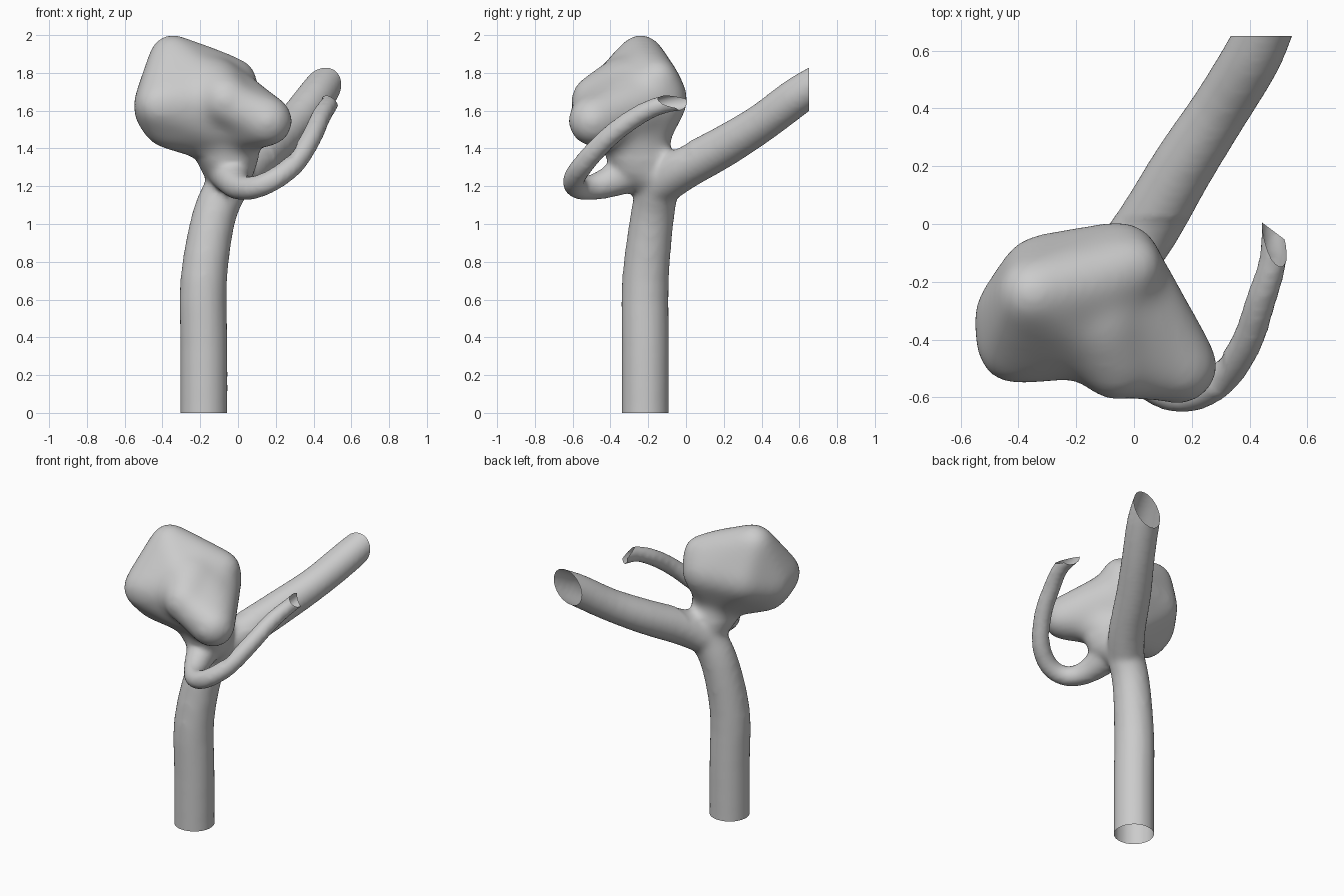
import bpy, bmesh
from mathutils import Vector

if "Cube" in bpy.data.objects:
    bpy.data.objects.remove(bpy.data.objects["Cube"])

bm = bmesh.new()

# unit ball directions used for all rounded hulls
ball = bmesh.new()
bmesh.ops.create_icosphere(ball, subdivisions=3, radius=1)
DIRS = [v.co.copy() for v in ball.verts]
ball.free()


def rounded_hull(balls):
    """Closed skin stretched around balls given as (x, y, z, radius)."""
    verts = [bm.verts.new(Vector(b[:3]) + d * b[3]) for b in balls for d in DIRS]
    bmesh.ops.convex_hull(bm, input=verts)


def vessel(path, steps=3):
    """Tube along a smooth curve through (x, y, z, radius) points."""
    p = [Vector(q) for q in path]
    p = [2 * p[0] - p[1]] + p + [2 * p[-1] - p[-2]]
    pts = []
    for a, b, c, d in zip(p, p[1:], p[2:], p[3:]):
        for i in range(steps):
            t = i / steps
            pts.append(0.5 * (2 * b + (c - a) * t + (2 * a - 5 * b + 4 * c - d) * t * t
                              + (3 * b - a - 3 * c + d) * t ** 3))
    pts.append(p[-2])
    for a, b in zip(pts, pts[1:]):
        rounded_hull([a, b])


# trunk
vessel([(-.18, -.215, -.1, .126), (-.18, -.215, .35, .126), (-.182, -.215, .7, .125),
        (-.13, -.18, 1.03, .117), (-.06, -.15, 1.2, .115)])
# large branch
vessel([(-.06, -.15, 1.2, .115), (.04, -.02, 1.29, .115), (.17, .2, 1.41, .11),
        (.3, .4, 1.535, .103), (.41, .58, 1.67, .103), (.48, .73, 1.77, .092)])
# thin curling branch
vessel([(-.05, -.28, 1.28, .11), (-.005, -.45, 1.205, .075), (.07, -.56, 1.19, .063),
        (.18, -.595, 1.23, .06), (.3, -.54, 1.32, .058), (.39, -.41, 1.46, .056),
        (.44, -.26, 1.57, .054), (.48, -.13, 1.63, .05), (.49, .04, 1.66, .05)])
# sac body
rounded_hull([(-.35, -.24, 1.885, .125), (-.01, -.15, 1.765, .115), (-.13, -.2, 1.81, .12),
              (-.05, -.13, 1.66, .145), (-.38, -.33, 1.62, .18), (-.31, -.19, 1.66, .16),
              (-.41, -.42, 1.63, .14), (-.37, -.34, 1.54, .145), (-.16, -.39, 1.65, .145),
              (-.18, -.36, 1.74, .13), (-.26, -.3, 1.51, .135), (-.12, -.36, 1.53, .14),
              (-.08, -.24, 1.46, .15)])
# front bulge and side lobe
rounded_hull([(-.14, -.32, 1.69, .2), (-.065, -.475, 1.655, .14)])
rounded_hull([(-.03, -.22, 1.64, .17), (-.03, -.32, 1.56, .19), (.155, -.49, 1.545, .14)])
rounded_hull([(-.065, -.475, 1.645, .13), (.14, -.49, 1.55, .13), (-.03, -.3, 1.66, .16)])
# neck
rounded_hull([(-.1, -.27, 1.47, .17), (0, -.32, 1.48, .14), (-.04, -.27, 1.33, .14),
              (-.05, -.16, 1.25, .115)])

# drop points swallowed by the hulls
bmesh.ops.delete(bm, geom=[v for v in bm.verts if not v.link_faces], context='VERTS')

# fuse everything into one skin
mesh = bpy.data.meshes.new("fused")
bm.to_mesh(mesh)
bm.free()
obj = bpy.data.objects.new("branching_vessel_with_sac", mesh)
bpy.context.collection.objects.link(obj)
rem = obj.modifiers.new("fuse", 'REMESH')
rem.mode = 'VOXEL'
rem.voxel_size = 0.016
smo = obj.modifiers.new("soften", 'SMOOTH')
smo.factor = 0.5
smo.iterations = 12
skin = bpy.data.meshes.new_from_object(
    obj.evaluated_get(bpy.context.evaluated_depsgraph_get()))
obj.modifiers.clear()
obj.data = skin

bm = bmesh.new()
bm.from_mesh(skin)
# extra softening of the sac creases
sac = [v for v in bm.verts if v.co.z > 1.35 and v.co.x < .31 and v.co.y < .02]
for _ in range(30):
    bmesh.ops.smooth_vert(bm, verts=sac, factor=0.5,
                          use_axis_x=True, use_axis_y=True, use_axis_z=True)


def open_end(point, normal, inside):
    """Cut a vessel end off, leaving it open."""
    fs = [f for f in bm.faces if all(inside(v.co) for v in f.verts)]
    geom = list({e for f in fs for e in f.edges} | {v for f in fs for v in f.verts}) + fs
    bmesh.ops.bisect_plane(bm, geom=geom, plane_co=point, plane_no=normal, clear_outer=True)


open_end((0, 0, 0), (0, 0, -1), lambda c: c.z < .3)
open_end((0, .65, 0), (0, 1, 0), lambda c: c.y > .4)
open_end((.5, -.1, 1.65), (.63, .27, .73), lambda c: c.x > .33 and -.45 < c.y < .12)
open_end((.45, 0, 0), (.6, .8, 0), lambda c: c.x > .36 and -.2 < c.y < .12)
bm.to_mesh(skin)
bm.free()
for poly in skin.polygons:
    poly.use_smooth = True
